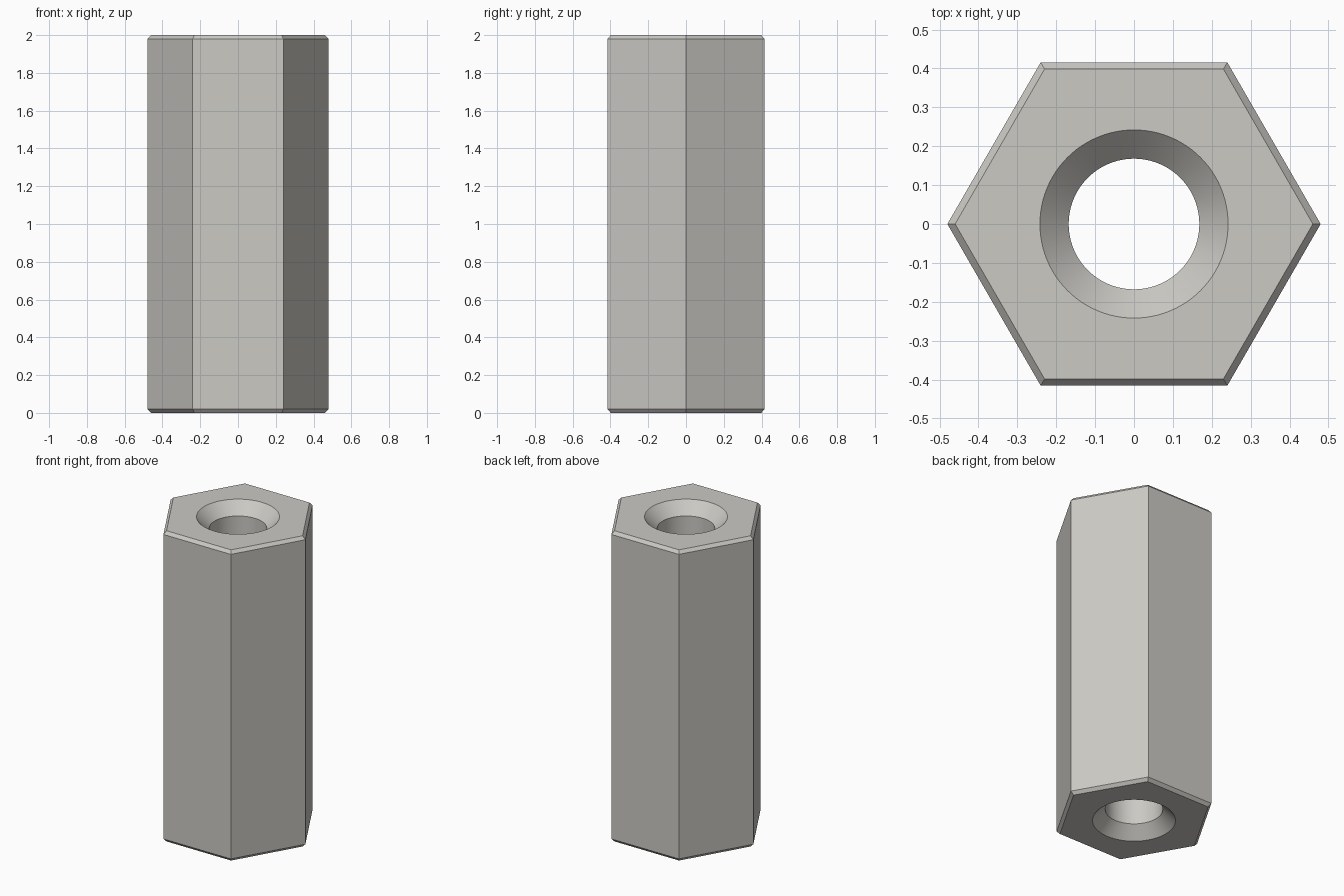
import bpy
import bmesh
import math

cube = bpy.data.objects.get("Cube")
if cube:
    bpy.data.objects.remove(cube, do_unlink=True)

HEIGHT, CHAMFER = 2.0, 0.02
CORNER, CORNER_TOP = 0.48, 0.46        # hexagon corner radii
BORE, SINK = 0.168, 0.242              # bore and countersink radii
SINK_DEPTH = SINK - BORE
SEGMENTS = 96


def ring(bm, radius, z, hexagonal):
    """Closed loop of vertices, either round or pulled onto a hexagon."""
    loop = []
    for i in range(SEGMENTS):
        angle = math.tau * i / SEGMENTS
        r = radius
        if hexagonal:
            offset = angle % (math.pi / 3) - math.pi / 6
            r *= math.cos(math.pi / 6) / math.cos(offset)
        loop.append(bm.verts.new((r * math.cos(angle), r * math.sin(angle), z)))
    return loop


# Brushed steel colour
steel = bpy.data.materials.new("light_grey_steel")
steel.use_nodes = True
colour = (0.60, 0.585, 0.55, 1)
steel.diffuse_color = colour
steel.node_tree.nodes["Principled BSDF"].inputs["Base Color"].default_value = colour

# Closed section: up the chamfered hexagon, then down the countersunk bore
section = [
    (CORNER_TOP, 0, True),
    (CORNER, CHAMFER, True),
    (CORNER, HEIGHT - CHAMFER, True),
    (CORNER_TOP, HEIGHT, True),
    (SINK, HEIGHT, False),
    (BORE, HEIGHT - SINK_DEPTH, False),
    (BORE, SINK_DEPTH, False),
    (SINK, 0, False),
]
bm = bmesh.new()
rings = [ring(bm, *step) for step in section]
for k, lower in enumerate(rings):
    upper = rings[(k + 1) % len(rings)]
    for i in range(SEGMENTS):
        j = (i + 1) % SEGMENTS
        bm.faces.new((lower[i], lower[j], upper[j], upper[i]))
bmesh.ops.recalc_face_normals(bm, faces=bm.faces)

mesh = bpy.data.meshes.new("hex_standoff")
bm.to_mesh(mesh)
bm.free()
mesh.materials.append(steel)
standoff = bpy.data.objects.new("hex_standoff", mesh)
bpy.context.collection.objects.link(standoff)

# Smooth bore, crisp edges
bpy.ops.object.select_all(action="DESELECT")
standoff.select_set(True)
bpy.context.view_layer.objects.active = standoff
bpy.ops.object.shade_smooth_by_angle(angle=math.radians(30))
